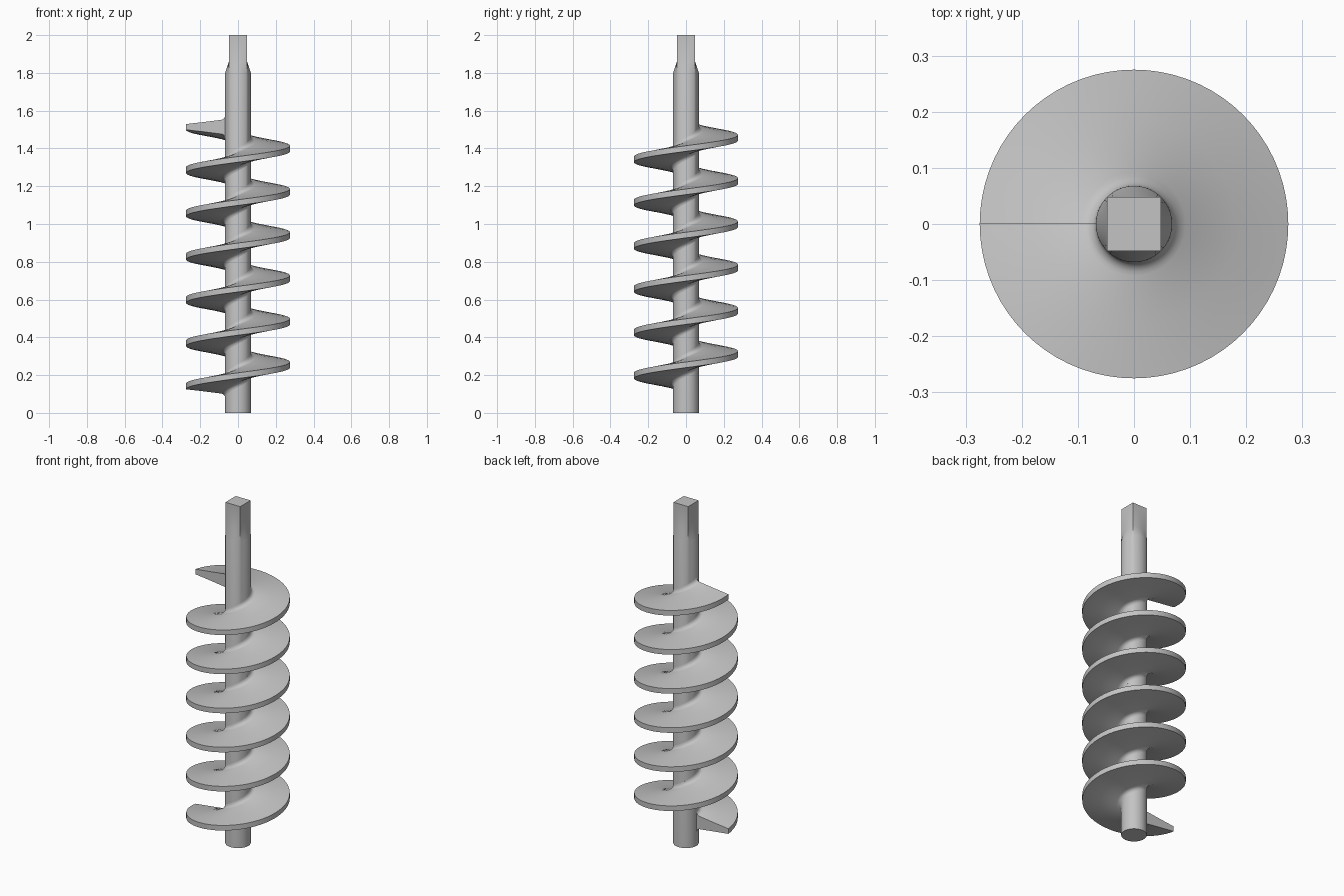
import bpy, bmesh, math

cube = bpy.data.objects.get("Cube")
if cube:
    bpy.data.objects.remove(cube)

steel = bpy.data.materials.new("plain_steel_grey")
steel.use_nodes = True
GREY = (0.55, 0.55, 0.55, 1)
steel.diffuse_color = GREY
steel.node_tree.nodes["Principled BSDF"].inputs["Base Color"].default_value = GREY


def loft(name, rings, angle):
    """Skin closed rings of points, cap both ends and shade smooth by angle."""
    bm = bmesh.new()
    loops = [[bm.verts.new(p) for p in ring] for ring in rings]
    n = len(loops[0])
    for a, b in zip(loops, loops[1:]):
        for i in range(n):
            j = (i + 1) % n
            bm.faces.new((a[i], a[j], b[j], b[i]))
    bm.faces.new(loops[0][::-1])
    bm.faces.new(loops[-1])
    bmesh.ops.recalc_face_normals(bm, faces=bm.faces)
    mesh = bpy.data.meshes.new(name)
    bm.to_mesh(mesh)
    bm.free()
    mesh.materials.append(steel)
    obj = bpy.data.objects.new(name, mesh)
    bpy.context.collection.objects.link(obj)
    bpy.ops.object.select_all(action='DESELECT')
    obj.select_set(True)
    bpy.context.view_layer.objects.active = obj
    bpy.ops.object.shade_smooth_by_angle(angle=math.radians(angle))
    return obj


SHAFT_R, SQUARE_HALF = 0.068, 0.048
SIDES = 64


def shaft_ring(z, square):
    """Circle blended toward a square drive section."""
    ring = []
    for i in range(SIDES):
        a = 2 * math.pi * i / SIDES
        c, s = math.cos(a), math.sin(a)
        r_square = SQUARE_HALF / max(abs(c), abs(s))
        r = SHAFT_R + (r_square - SHAFT_R) * square
        ring.append((r * c, r * s, z))
    return ring


# Round shaft that tapers into a square drive end
loft("shaft", [shaft_ring(0, 0), shaft_ring(1.8, 0), shaft_ring(1.86, 1),
               shaft_ring(2, 1)], 30)

# Helical flight: tapered blade with a filleted root, swept up the shaft
TURNS, STEPS, PITCH, START_Z = 6, 72, 0.229, 0.14
FILLET = 0.024
root_r = SHAFT_R + FILLET
upper = [(0.275, 0.015), (0.18, 0.026), (root_r, 0.037)]
for k in range(1, 6):
    a = math.radians(90 * k / 5)
    upper.append((root_r - FILLET * math.sin(a),
                  0.037 + FILLET * (1 - math.cos(a))))
upper.append((SHAFT_R - 0.01, upper[-1][1]))
section = upper + [(r, -z) for r, z in reversed(upper)]

rings = []
for i in range(TURNS * STEPS + 1):
    t = i / STEPS
    a = math.pi + 2 * math.pi * t
    rings.append([(r * math.cos(a), r * math.sin(a), START_Z + PITCH * t + z)
                  for r, z in section])
loft("screw_flight", rings, 40)
